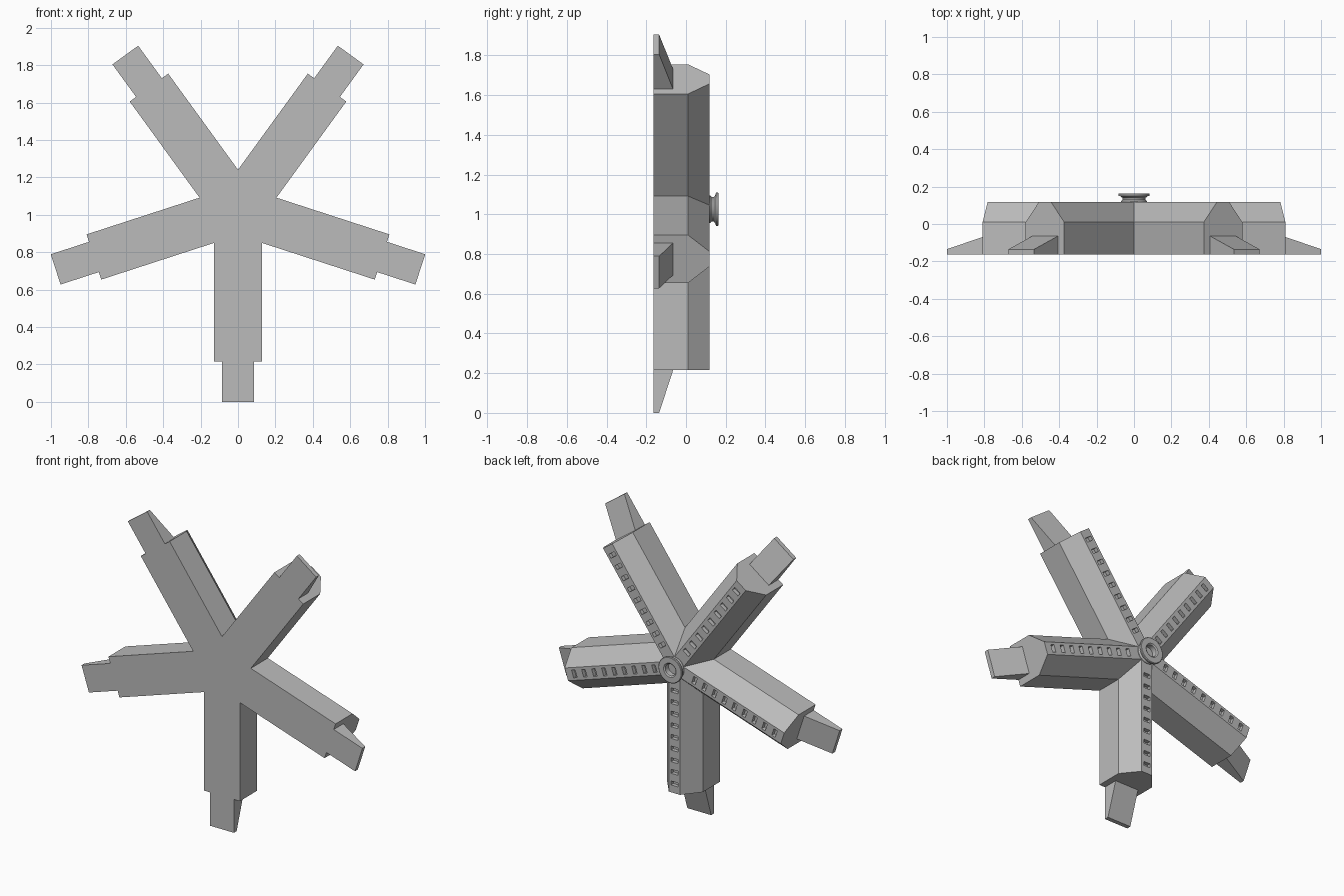
import bpy, bmesh
from math import sin, cos, pi, radians
from mathutils import Matrix, Vector

cube = bpy.data.objects.get("Cube")
if cube:
    bpy.data.objects.remove(cube, do_unlink=True)

CENTRE = Vector((0, 0, 1.025))
ANGLES = [radians(-90 + 72 * i) for i in range(5)]
ARM_END, TIP_END = 0.81, 1.025
FRONT, SHOULDER, RIDGE = -0.163, 0.01, 0.118

grey = bpy.data.materials.new("plain grey")
grey.use_nodes = True
colour = (0.5, 0.5, 0.5, 1)
grey.diffuse_color = colour
grey.node_tree.nodes["Principled BSDF"].inputs["Base Color"].default_value = colour


def finish(name, bm):
    bmesh.ops.recalc_face_normals(bm, faces=bm.faces)
    mesh = bpy.data.meshes.new(name)
    bm.to_mesh(mesh)
    bm.free()
    mesh.materials.append(grey)
    obj = bpy.data.objects.new(name, mesh)
    bpy.context.collection.objects.link(obj)
    return obj


def place(angle, r, w, y):
    """Point at distance r along an arm and w across it."""
    return CENTRE + Vector((r * cos(angle) - w * sin(angle), y,
                            r * sin(angle) + w * cos(angle)))


def loft(bm, rings):
    """Closed solid through rings of points."""
    rings = [[bm.verts.new(p) for p in ring] for ring in rings]
    for a, b in zip(rings, rings[1:]):
        for i in range(len(a)):
            j = (i + 1) % len(a)
            bm.faces.new((a[i], a[j], b[j], b[i]))
    bm.faces.new(rings[0])
    bm.faces.new(rings[-1])


def star(w, y):
    """Five-armed outline with arms of half width w."""
    ring = []
    for a in ANGLES:
        ring += [place(a - pi / 5, w / sin(pi / 5), 0, y),
                 place(a, ARM_END, -w, y), place(a, ARM_END, w, y)]
    return ring


# Five-armed body with a narrow ridge along the back
bm = bmesh.new()
loft(bm, [star(0.127, FRONT), star(0.127, SHOULDER), star(0.04, RIDGE)])
body = finish("star_body", bm)

# Rows of slots cut into the ridges
bm = bmesh.new()
for a in ANGLES:
    for i in range(9):
        r = 0.15 + 0.075 * i
        loft(bm, [[place(a, r + dr, dw, y) for dr, dw in
                   ((-0.013, -0.024), (0.013, -0.024), (0.013, 0.024), (-0.013, 0.024))]
                  for y in (RIDGE - 0.025, RIDGE + 0.02)])
cutter = finish("slot_cutter", bm)
cutter.hide_render = True
cut = body.modifiers.new("slots", "BOOLEAN")
cut.operation, cut.solver, cut.object = "DIFFERENCE", "EXACT", cutter
bpy.context.view_layer.objects.active = body
bpy.ops.object.modifier_apply(modifier=cut.name)
bpy.data.objects.remove(cutter, do_unlink=True)

# Wedge tips at the arm ends
for n, a in enumerate(ANGLES):
    bm = bmesh.new()
    loft(bm, [[place(a, r, w, y) for w, y in
               ((-0.085, FRONT), (0.085, FRONT), (0.085, top), (-0.085, top))]
              for r, top in ((ARM_END, -0.065), (TIP_END, -0.135))])
    finish(f"arm_tip_{n + 1}", bm)

# Flanged hub with a centre hole
bm = bmesh.new()
profile = [(0, 0.11), (0.07, 0.11), (0.07, 0.122), (0.062, 0.13), (0.062, 0.14),
           (0.072, 0.148), (0.084, 0.151), (0.084, 0.161), (0.08, 0.164),
           (0.045, 0.164), (0.037, 0.158), (0.037, 0.125), (0, 0.125)]
verts = [bm.verts.new(CENTRE + Vector((r, y, 0))) for r, y in profile]
edges = [bm.edges.new(pair) for pair in zip(verts, verts[1:])]
bmesh.ops.spin(bm, geom=verts + edges, cent=CENTRE, axis=(0, 1, 0),
               angle=2 * pi, steps=32, use_duplicate=False)
bmesh.ops.remove_doubles(bm, verts=bm.verts, dist=0.0005)
hub = finish("hub", bm)
bpy.ops.object.select_all(action="DESELECT")
hub.select_set(True)
bpy.context.view_layer.objects.active = hub
bpy.ops.object.shade_smooth_by_angle(angle=radians(35))
